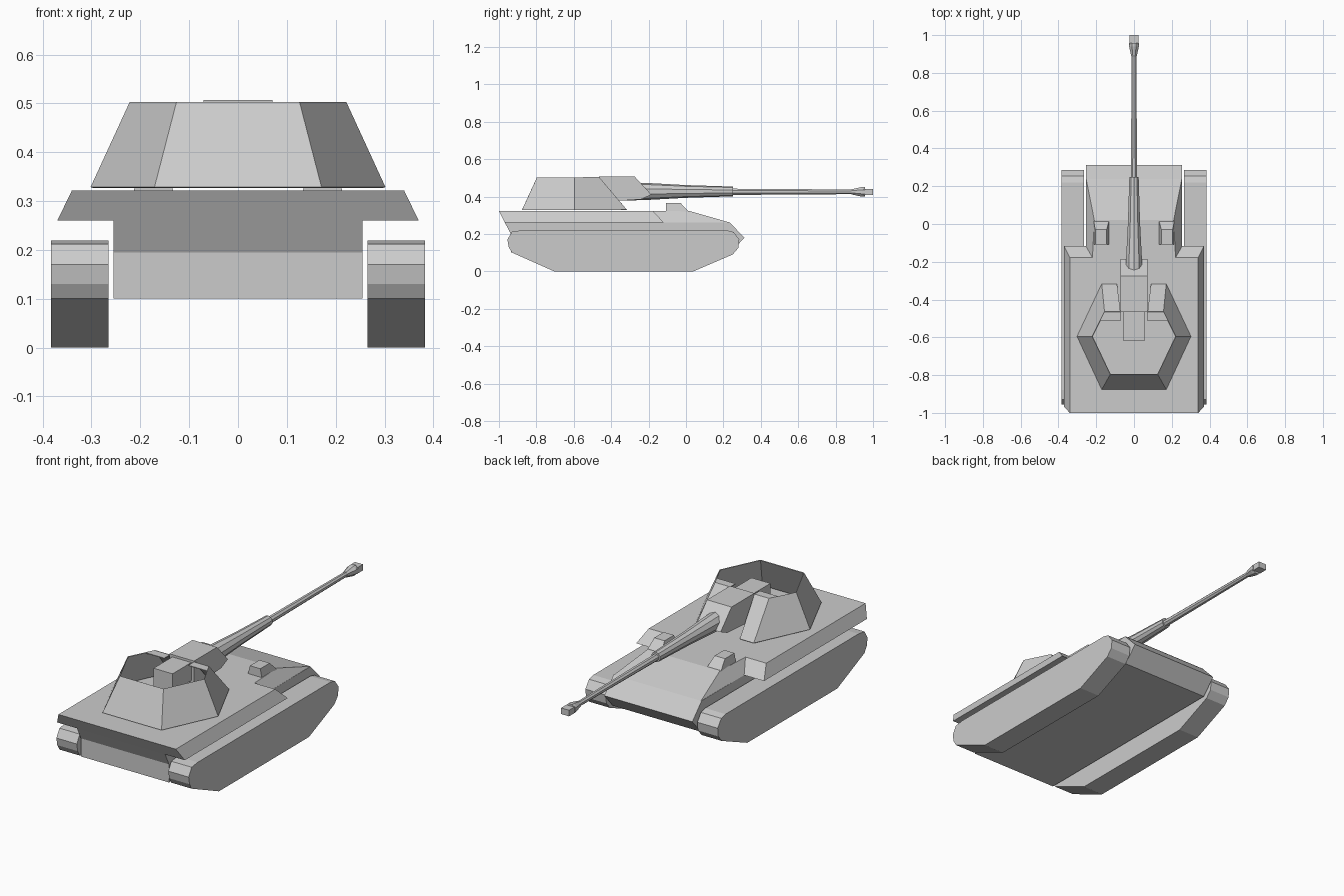
import bpy, bmesh, math

if "Cube" in bpy.data.objects:
    bpy.data.objects.remove(bpy.data.objects["Cube"])


def make(name, verts, faces, mirror=False, thick=0):
    bm = bmesh.new()
    vs = [bm.verts.new(v) for v in verts]
    for f in faces:
        bm.faces.new([vs[i] for i in f])
    bmesh.ops.recalc_face_normals(bm, faces=bm.faces)
    me = bpy.data.meshes.new(name)
    bm.to_mesh(me)
    bm.free()
    ob = bpy.data.objects.new(name, me)
    bpy.context.collection.objects.link(ob)
    if mirror:
        ob.modifiers.new("Mirror", "MIRROR").use_axis[0] = True
    if thick:
        s = ob.modifiers.new("Solidify", "SOLIDIFY")
        s.thickness, s.offset = thick, 0
    return ob


def loft(name, rings, mirror=False):
    """Skin a list of equal-length rings and cap both ends."""
    n = len(rings[0])
    faces = [tuple(range(n)), tuple(range((len(rings) - 1) * n, len(rings) * n))]
    for r in range(len(rings) - 1):
        for i in range(n):
            j = (i + 1) % n
            faces.append((r * n + i, r * n + j, r * n + n + j, r * n + n + i))
    return make(name, [v for ring in rings for v in ring], faces, mirror)


def prism(name, profile, x0, x1, mirror=False):
    """Extrude a (y, z) profile along x."""
    return loft(name, [[(x, y, z) for y, z in profile] for x in (x0, x1)], mirror)


def tube(name, stations, cz, sides):
    """Lathe along y from (y, radius) stations."""
    a = [2 * math.pi * (i + 0.5) / sides for i in range(sides)]
    return loft(name, [[(r * math.cos(t), y, cz + r * math.sin(t)) for t in a]
                       for y, r in stations])


# Tracks
prism("track", [(-0.705, 0), (0.04, 0), (0.25, 0.09), (0.28, 0.125), (0.285, 0.17),
                (0.255, 0.21), (0.22, 0.219), (-0.88, 0.219), (-0.93, 0.212),
                (-0.955, 0.17), (-0.948, 0.13), (-0.93, 0.10)], 0.265, 0.383, True)

# Lower hull with nose
prism("lower_hull", [(-0.935, 0.10), (0.24, 0.10), (0.312, 0.18), (0.235, 0.26),
                     (-0.968, 0.26), (-0.935, 0.195)], -0.255, 0.255)

# Upper hull: side overhangs and tapered sloping front
def outline(pts, z):
    right = [(x, y, z) for x, y in pts]
    return right + [(-x, y, z) for x, y in reversed(pts)]

loft("upper_hull", [
    outline([(0.37, -0.968), (0.37, -0.117), (0.255, -0.117), (0.253, 0.237)], 0.26),
    outline([(0.34, -1.0), (0.34, -0.178), (0.22, -0.178), (0.21, 0.02)], 0.322)])

# Raised hatches on the front deck
loft("deck_hatch", [
    [(0.13, -0.108, 0.31), (0.215, -0.108, 0.31), (0.215, 0.025, 0.31), (0.13, 0.025, 0.31)],
    [(0.145, -0.108, 0.366), (0.205, -0.108, 0.366), (0.205, -0.03, 0.366),
     (0.145, -0.03, 0.366)]], True)

# Open-topped turret wall: half shell, mirrored
base = [(0, -0.875), (0.17, -0.875), (0.30, -0.595), (0.17, -0.318), (0.09, -0.318)]
top = [(0, -0.795), (0.125, -0.795), (0.22, -0.595), (0.155, -0.465), (0.072, -0.465)]
n = len(base)
make("turret_wall", [(x, y, 0.328) for x, y in base] + [(x, y, 0.502) for x, y in top],
     [(i, i + 1, n + i + 1, n + i) for i in range(n - 1)], True, 0.004)

# Roof strip behind the front plates
make("turret_roof_strip", [(0.07, -0.465, 0.5), (0.155, -0.465, 0.5),
                           (0.177, -0.51, 0.5), (0.07, -0.51, 0.5)],
     [(0, 1, 2, 3)], True, 0.004)

# Mantlet and breech
prism("mantlet", [(-0.465, 0.507), (-0.275, 0.507), (-0.185, 0.41), (-0.24, 0.385),
                  (-0.465, 0.37)], -0.071, 0.071)
prism("breech", [(-0.62, 0.40), (-0.46, 0.40), (-0.46, 0.495), (-0.62, 0.495)],
      -0.055, 0.055)

# Gun sleeve, barrel and muzzle
tube("gun_sleeve", [(-0.33, 0.049), (-0.2, 0.045), (0.0, 0.034), (0.25, 0.026)], 0.427, 10)
tube("gun_barrel", [(0.25, 0.018), (0.94, 0.013)], 0.425, 8)
tube("muzzle_flare", [(0.885, 0.015), (0.94, 0.028), (0.957, 0.028)], 0.425, 8)
prism("muzzle_end", [(0.95, 0.409), (1.0, 0.409), (1.0, 0.441), (0.95, 0.441)],
      -0.023, 0.023)
